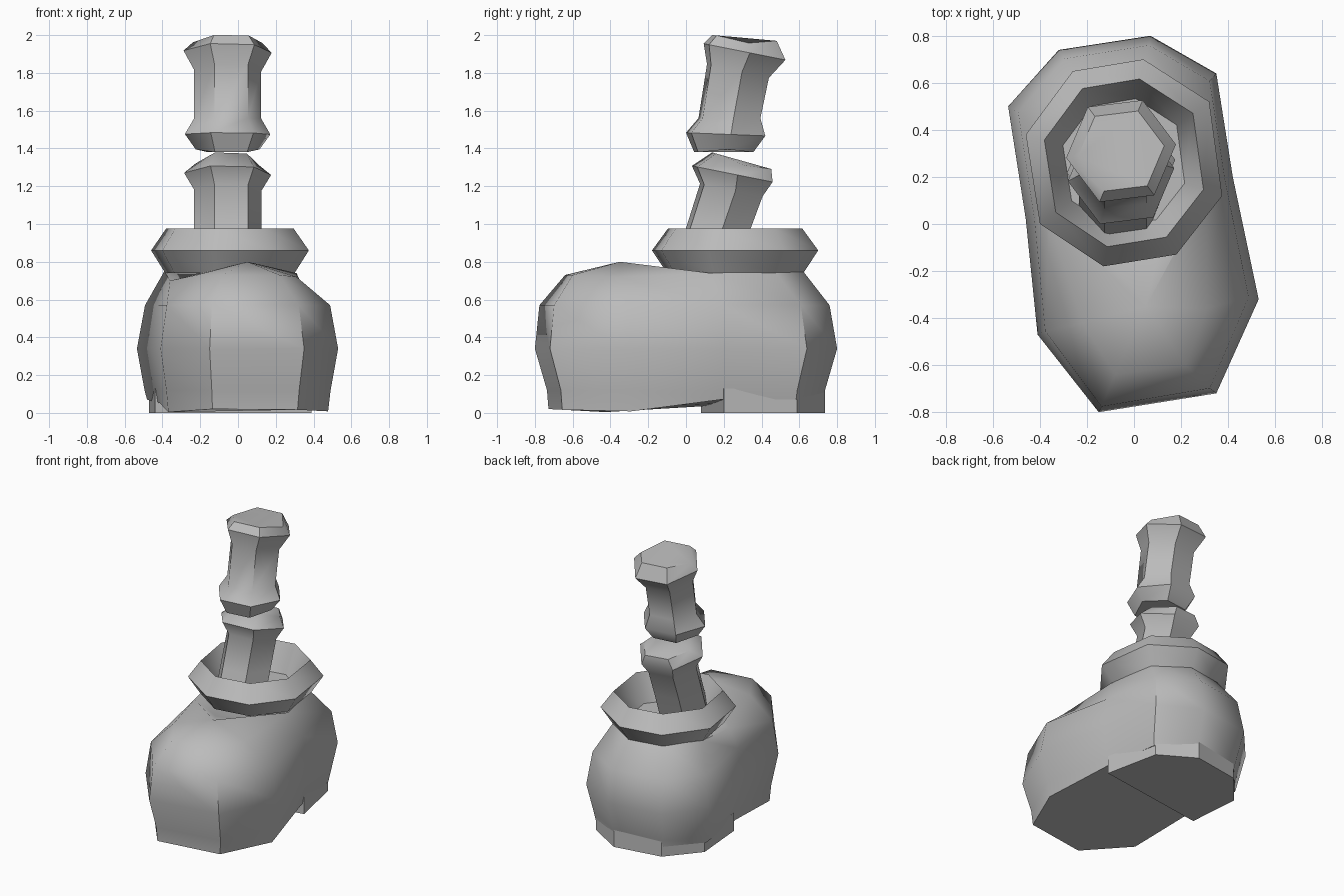
import bpy, bmesh, math

if "Cube" in bpy.data.objects:
    bpy.data.objects.remove(bpy.data.objects["Cube"])

grey = bpy.data.materials.new("plain grey")
grey.diffuse_color = (0.5, 0.5, 0.5, 1)
grey.use_nodes = True
grey.node_tree.nodes["Principled BSDF"].inputs["Base Color"].default_value = grey.diffuse_color


def make(name, verts, faces, angle):
    me = bpy.data.meshes.new(name)
    me.from_pydata(verts, [], faces)
    bm = bmesh.new()
    bm.from_mesh(me)
    bmesh.ops.recalc_face_normals(bm, faces=bm.faces)
    bm.to_mesh(me)
    bm.free()
    me.materials.append(grey)
    ob = bpy.data.objects.new(name, me)
    bpy.context.collection.objects.link(ob)
    bpy.ops.object.select_all(action='DESELECT')
    ob.select_set(True)
    bpy.context.view_layer.objects.active = ob
    bpy.ops.object.shade_smooth_by_angle(angle=math.radians(angle))
    return ob


def loft(rings, bottom=True, top=True):
    n = len(rings[0])
    verts = [v for r in rings for v in r]
    faces = [(k * n + i, k * n + (i + 1) % n, (k + 1) * n + (i + 1) % n, (k + 1) * n + i)
             for k in range(len(rings) - 1) for i in range(n)]
    if bottom:
        faces.append(tuple(range(n))[::-1])
    if top:
        faces.append(tuple(range(len(verts) - n, len(verts))))
    return verts, faces


# Boot body: widest outline, scaled per level, closed by a toe dome and a heel top
outline = [(-.32, .74), (.07, .80), (.35, .64), (.42, .2), (.53, -.32),
           (.35, -.72), (-.15, -.80), (-.41, -.47), (-.46, .02), (-.535, .5)]


def sole(y):
    if y < -.35:
        return .02 * (-.35 - y) / .37
    return min(.07, .07 * (y + .35) / .5)


base = [(x * .9, y * .91, sole(y * .91)) for x, y in outline]
low = [(x * .925, y * .92, .12) for x, y in outline]
mid = [(x, y, .34) for x, y in outline]
high = [(x * .92, y * (.97 if y < 0 else .95), .57) for x, y in outline]
shoulder = [(-.22, .58, .75), (.03, .62, .75), (.25, .47, .75), (.31, .13, .74),
            (.31, -.36, .72), (.22, -.60, .73), (-.08, -.64, .73), (-.22, -.42, .73),
            (-.36, .02, .70), (-.39, .37, .75)]
verts, faces = loft([base, low, mid, high, shoulder], top=False)
a = len(verts)
verts += [(.05, -.35, .80), (.12, -.06, .70), (-.11, -.10, .69)]
apex, p, q = a, a + 1, a + 2
s = a - 10
fan = [s + 3, s + 4, s + 5, s + 6, s + 7, s + 8, q, p, s + 3]
faces += [(apex, fan[i], fan[i + 1]) for i in range(8)]
faces.append((s + 8, s + 9, s, s + 1, s + 2, s + 3, p, q))
make("boot", verts, faces, 50)

# Heel block under the back of the sole
heel = [(-.44, .08)] + [(outline[i][0] * .88, outline[i][1] * .92) for i in (9, 0, 1, 2)] + [(.39, .2)]
make("heel", *loft([[(x, y, z) for x, y in heel] for z in (0, .13)]), 30)

# Cuff: flared octagonal collar, hollow inside
rim = [(-.46, .38), (-.26, .65), (.04, .70), (.32, .52),
       (.375, .12), (.18, -.13), (-.13, -.18), (-.40, 0)]
cx, cy = -.045, .26
cuff = [[(cx + (x - cx) * f, cy + (y - cy) * f, z) for x, y in rim]
        for f, z in ((.82, .74), (1, .86), (.81, .975), (.62, .78))]
make("cuff", *loft(cuff), 50)


# Bones: tilted hexagonal rings given as (y, z, radius, slope, sag of side corners)
def bone(name, rings):
    levels = []
    for y, z, r, slope, sag in rings:
        ring = []
        for i in range(6):
            t = math.radians(7 + 60 * i)
            dy = r * math.sin(t)
            ring.append((-.055 + r * math.cos(t), y + dy, z + slope * dy - (sag if i % 3 == 0 else 0)))
        levels.append(ring)
    make(name, *loft(levels), 50)


bone("lower_bone", [(.09, .74, .18, -.1, 0), (.17, .975, .18, -.1, 0), (.24, 1.18, .18, -.2, 0),
                    (.245, 1.265, .232, -.2, 0), (.295, 1.335, .17, -.28, .02)])
bone("upper_bone", [(.20, 1.38, .17, 0, -.015), (.21, 1.475, .228, -.04, 0), (.23, 1.56, .178, 0, 0),
                    (.275, 1.81, .178, -.22, 0), (.31, 1.912, .235, -.2, 0), (.31, 1.985, .185, -.09, .025)])
